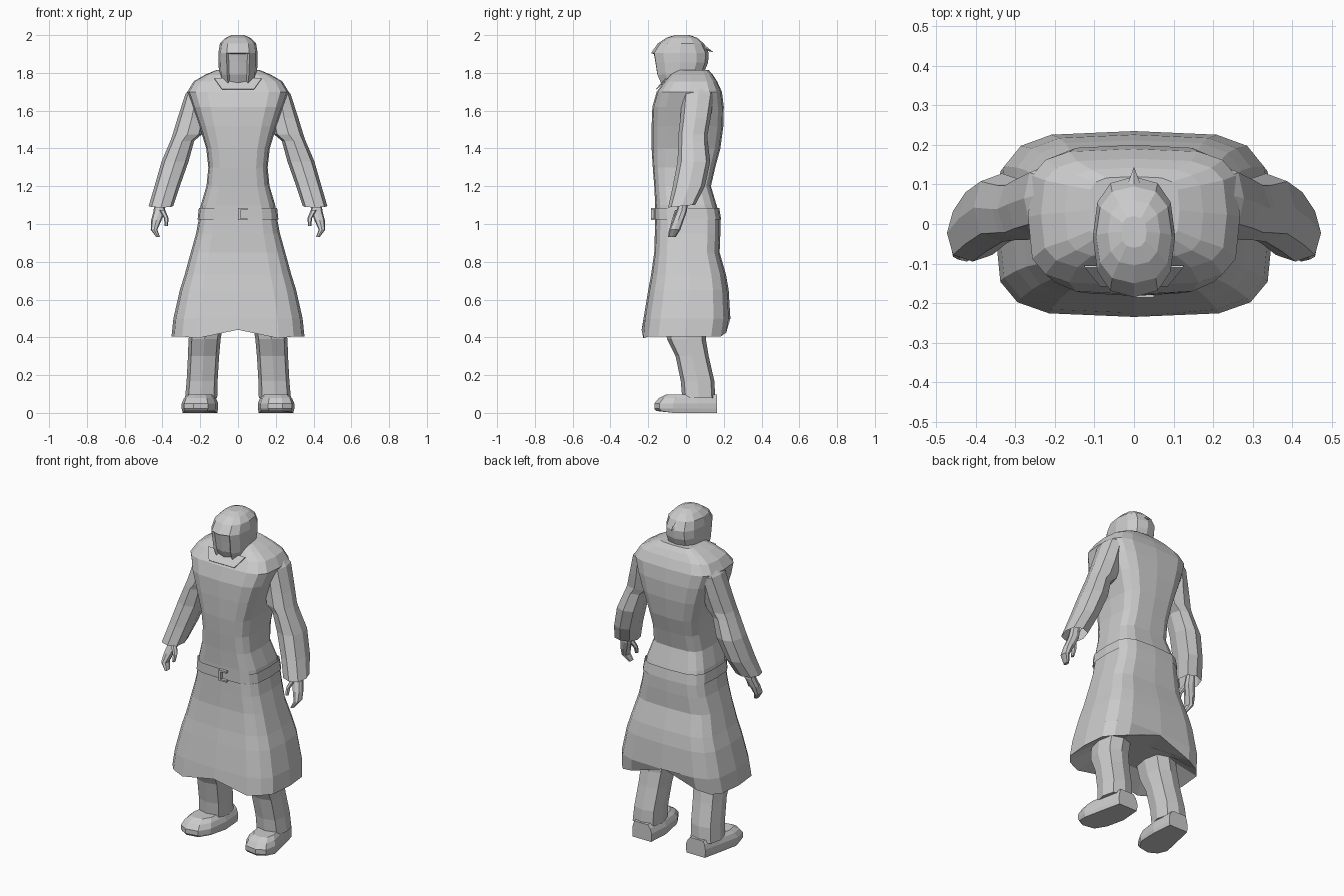
import bpy, bmesh, math

cloth = bpy.data.materials.new("plain grey")
cloth.diffuse_color = (0.6, 0.6, 0.6, 1)


def finish(bm, name, mirror=False):
    bmesh.ops.recalc_face_normals(bm, faces=bm.faces)
    me = bpy.data.meshes.new(name)
    bm.to_mesh(me)
    bm.free()
    me.materials.append(cloth)
    ob = bpy.data.objects.new(name, me)
    bpy.context.collection.objects.link(ob)
    if mirror:
        ob.modifiers.new("mirror", 'MIRROR').use_clip = False
    return ob


def loft(rings, n=8, p=2.5, caps=(True, True)):
    """Skin rounded-box rings given as (z, x0, x1, y0, y1[, tilt])."""
    bm = bmesh.new()
    loops = []
    for z, x0, x1, y0, y1, *tilt in rings:
        loop = []
        for i in range(n):
            c = math.cos(2 * math.pi * i / n)
            s = math.sin(2 * math.pi * i / n)
            c = 0 if abs(c) < 1e-6 else math.copysign(abs(c) ** (2 / p), c)
            s = 0 if abs(s) < 1e-6 else math.copysign(abs(s) ** (2 / p), s)
            dy = s * (y1 - y0) / 2
            loop.append(bm.verts.new(((x0 + x1) / 2 + c * (x1 - x0) / 2,
                                      (y0 + y1) / 2 + dy,
                                      z + (tilt[0] if tilt else 0) * dy)))
        loops.append(loop)
    for a, b in zip(loops, loops[1:]):
        for i in range(n):
            j = (i + 1) % n
            bm.faces.new((a[i], a[j], b[j], b[i]))
    if caps[0]:
        bm.faces.new(loops[0])
    if caps[1]:
        bm.faces.new(loops[-1])
    bmesh.ops.recalc_face_normals(bm, faces=bm.faces)
    return bm


def box(name, x0, x1, y0, y1, z0, z1):
    bm = bmesh.new()
    bmesh.ops.create_cube(bm, size=1)
    for v in bm.verts:
        v.co = ((x0 + x1) / 2 + v.co.x * (x1 - x0),
                (y0 + y1) / 2 + v.co.y * (y1 - y0),
                (z0 + z1) / 2 + v.co.z * (z1 - z0))
    return finish(bm, name)


# Long coat with a sloping underside: z, half width, front, back
coat = [(0.475, .25, -.11, .12), (0.405, .352, -.235, .222),
        (0.50, .342, -.225, .235),
        (0.65, .308, -.20, .226), (0.73, .283, -.185, .212),
        (0.85, .25, -.168, .178), (0.95, .222, -.165, .182),
        (1.03, .207, -.163, .182), (1.10, .197, -.163, .162),
        (1.20, .167, -.168, .132), (1.30, .157, -.176, .155),
        (1.40, .168, -.182, .182), (1.52, .205, -.182, .198),
        (1.62, .24, -.178, .20), (1.70, .268, -.155, .19),
        (1.755, .235, -.115, .165), (1.79, .175, -.085, .142),
        (1.815, .115, -.05, .12)]
bm = loft([(z, -w, w, a, b) for z, w, a, b in coat], 16, 3.9)
for v in bm.verts:  # uneven hem with notches front and back
    if v.co.z < 0.41:
        if abs(v.co.x) < 0.01:
            v.co.z = 0.44 if v.co.y < 0 else 0.50
        elif abs(v.co.x) < 0.25:
            v.co.z = 0.395 if v.co.y < 0 else 0.425
finish(bm, "long_coat")

# Belt and buckle frame
finish(loft([(1.025, -.214, .214, -.17, .186), (1.085, -.207, .207, -.17, .176)],
            16, 3.9, (False, False)), "belt")
box("buckle_side", 0.0, 0.014, -.186, -.168, 1.02, 1.085)
box("buckle_top", 0.0, 0.05, -.186, -.168, 1.075, 1.085)
box("buckle_bottom", 0.0, 0.05, -.186, -.168, 1.02, 1.03)

# Collar flap below the chin
bm = bmesh.new()
bm.faces.new([bm.verts.new(c) for c in
              ((-.085, -.154, 1.712), (.085, -.154, 1.712),
               (.125, -.105, 1.768), (-.125, -.105, 1.768))])
flap = finish(bm, "collar_flap")
flap.modifiers.new("thickness", 'SOLIDIFY').thickness = 0.006

# Sleeves, open at the cuff
finish(loft([(1.735, .15, .235, .02, .13), (1.69, .16, .278, -.02, .15),
             (1.56, .17, .320, -.03, .13), (1.475, .19, .346, -.04, .115),
             (1.44, .232, .358, -.04, .115),
             (1.33, .262, .405, -.045, .128), (1.20, .308, .442, -.07, .10),
             (1.095, .343, .473, -.095, .05, .1)],
            8, 2.6, (True, False)), "sleeves", True)

# Hands: curled palm with fingers, and a thumb
finish(loft([(1.13, .39, .44, -.035, .012), (1.07, .385, .447, -.05, .005),
             (1.02, .405, .46, -.07, -.012), (0.97, .427, .462, -.09, -.03),
             (0.93, .413, .432, -.095, -.055)], 8, 2.5), "hands", True)
finish(loft([(1.075, .385, .42, -.06, -.02), (1.03, .367, .392, -.075, -.045),
             (0.99, .372, .388, -.085, -.06)], 6, 2), "thumbs", True)

# Trousers
finish(loft([(0.49, .075, .245, -.115, .105),
             (0.39, .092, .262, -.10, .105), (0.30, .10, .265, -.055, .12),
             (0.17, .108, .272, -.028, .15), (0.08, .11, .28, -.02, .155)],
            8, 3), "trousers", True)

# Shoes: stacked outlines with the toe turned out, the toe lower than the heel
bm = bmesh.new()
outline = [(.115, .165), (.245, .165), (.27, .06), (.298, -.07), (.285, -.14),
           (.235, -.168), (.16, -.155), (.12, -.09), (.105, .04)]
cx, cy = .20, .03
loops = []
for z, s in ((0, .95), (.022, 1), (.05, 1), (.078, .88), (.098, .68)):
    loops.append([bm.verts.new((cx + (x - cx) * s,
                                cy + (y - cy) * (s if y < cy else 1),
                                z + (.01 if y < -.08 and z < .01 else 0)))
                  for x, y in outline])
for a, b in zip(loops, loops[1:]):
    for i in range(len(a)):
        j = (i + 1) % len(a)
        bm.faces.new((a[i], a[j], b[j], b[i]))
bm.faces.new(loops[0])
bm.faces.new(loops[-1])
finish(bm, "shoes", True)

# Neck
finish(loft([(1.74, -.07, .07, -.08, .06), (1.82, -.06, .06, -.09, .06)], 8, 2),
       "neck")

# Bowed head with hair; the face is sunk between the side locks
bm = loft([(1.762, -.090, .090, -.14, .08, .27), (1.80, -.10, .10, -.165, .10, .1),
           (1.855, -.104, .104, -.176, .117), (1.905, -.104, .104, -.185, .12),
           (1.955, -.096, .096, -.15, .095), (1.985, -.066, .066, -.105, .06),
           (2.0, -.032, .032, -.06, .02)], 12, 2.5)
face = [f for f in bm.faces if f.normal.y < -0.7 and f.calc_center_median().z < 1.89
        and abs(f.calc_center_median().x) < 0.04]
bmesh.ops.inset_region(bm, faces=face, thickness=0.008, depth=-0.014)
finish(bm, "head")

# Tuft of hair at the back of the head
bm = bmesh.new()
bmesh.ops.create_cone(bm, segments=4, radius1=.022, radius2=0, depth=.06, cap_ends=True)
for v in bm.verts:
    x, y, z = v.co
    v.co = (x, .115 + z, 1.925 + y * .8 - z * .5)
finish(bm, "hair_tuft")
